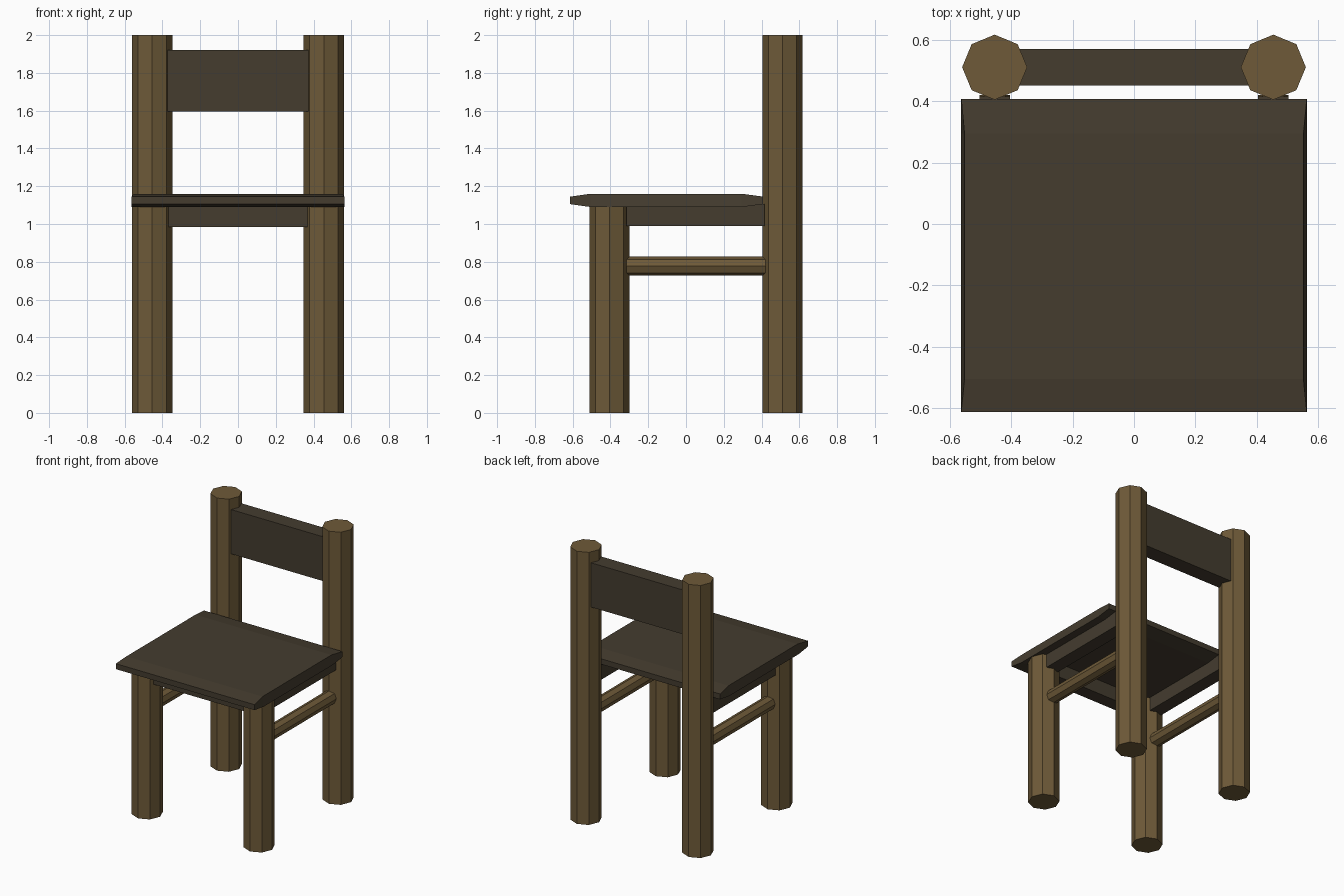
import bpy, bmesh, math

if "Cube" in bpy.data.objects:
    bpy.data.objects.remove(bpy.data.objects["Cube"])

def material(name, rgb):
    m = bpy.data.materials.new(name)
    m.diffuse_color = (*rgb, 1)
    m.use_nodes = True
    m.node_tree.nodes["Principled BSDF"].inputs["Base Color"].default_value = m.diffuse_color
    return m

LIGHT = material("light brown wood", (0.156, 0.102, 0.040))
DARK = material("dark brown wood", (0.058, 0.045, 0.028))

def finish(name, bm, mat):
    bmesh.ops.recalc_face_normals(bm, faces=bm.faces)
    me = bpy.data.meshes.new(name)
    bm.to_mesh(me)
    bm.free()
    me.materials.append(mat)
    ob = bpy.data.objects.new(name, me)
    bpy.context.collection.objects.link(ob)
    return ob

def loft(name, rings, mat):
    """Skin a series of equal-length closed rings and cap both ends."""
    bm = bmesh.new()
    loops = [[bm.verts.new(p) for p in r] for r in rings]
    for a, b in zip(loops, loops[1:]):
        n = len(a)
        for i in range(n):
            bm.faces.new((a[i], a[(i + 1) % n], b[(i + 1) % n], b[i]))
    bm.faces.new(loops[0])
    bm.faces.new(loops[-1])
    return finish(name, bm, mat)

def octagon(r):
    return [(r * math.cos(i * math.pi / 4), r * math.sin(i * math.pi / 4)) for i in range(8)]

def post(name, x, y, top):
    loft(name, [[(x + a, y + b, z) for a, b in octagon(0.106)] for z in (0, top)], LIGHT)

def box(name, x0, x1, y0, y1, z0, z1):
    loft(name, [[(x0, y0, z), (x1, y0, z), (x1, y1, z), (x0, y1, z)] for z in (z0, z1)], DARK)

LEG_X, FRONT_Y, BACK_Y = 0.454, -0.405, 0.511

# Legs, side rungs and side rails
for side, s in (("left", -1), ("right", 1)):
    x = s * LEG_X
    post("front_leg_" + side, x, FRONT_Y, 1.095)
    post("back_leg_" + side, x, BACK_Y, 2.0)
    loft("side_rung_" + side,
         [[(x + a, y, 0.777 + b) for a, b in octagon(0.05)] for y in (-0.315, 0.42)], LIGHT)
    box("side_rail_" + side, x - 0.05, x + 0.05, -0.315, 0.415, 0.99, 1.105)

# Front rail and backrest slat
box("front_rail", -0.375, 0.375, FRONT_Y - 0.05, FRONT_Y + 0.05, 0.985, 1.1)
box("backrest_slat", -0.38, 0.38, 0.451, 0.571, 1.595, 1.92)

# Seat board, tapering in thickness at the front and back edges
sections = [(-0.613, 1.105, 1.145, 0.563), (-0.505, 1.09, 1.16, 0.552),
            (0.295, 1.09, 1.16, 0.552), (0.408, 1.105, 1.145, 0.563)]
loft("seat", [[(-0.563, y, lo), (0.563, y, lo), (w, y, hi), (-w, y, hi)]
              for y, lo, hi, w in sections], DARK)
